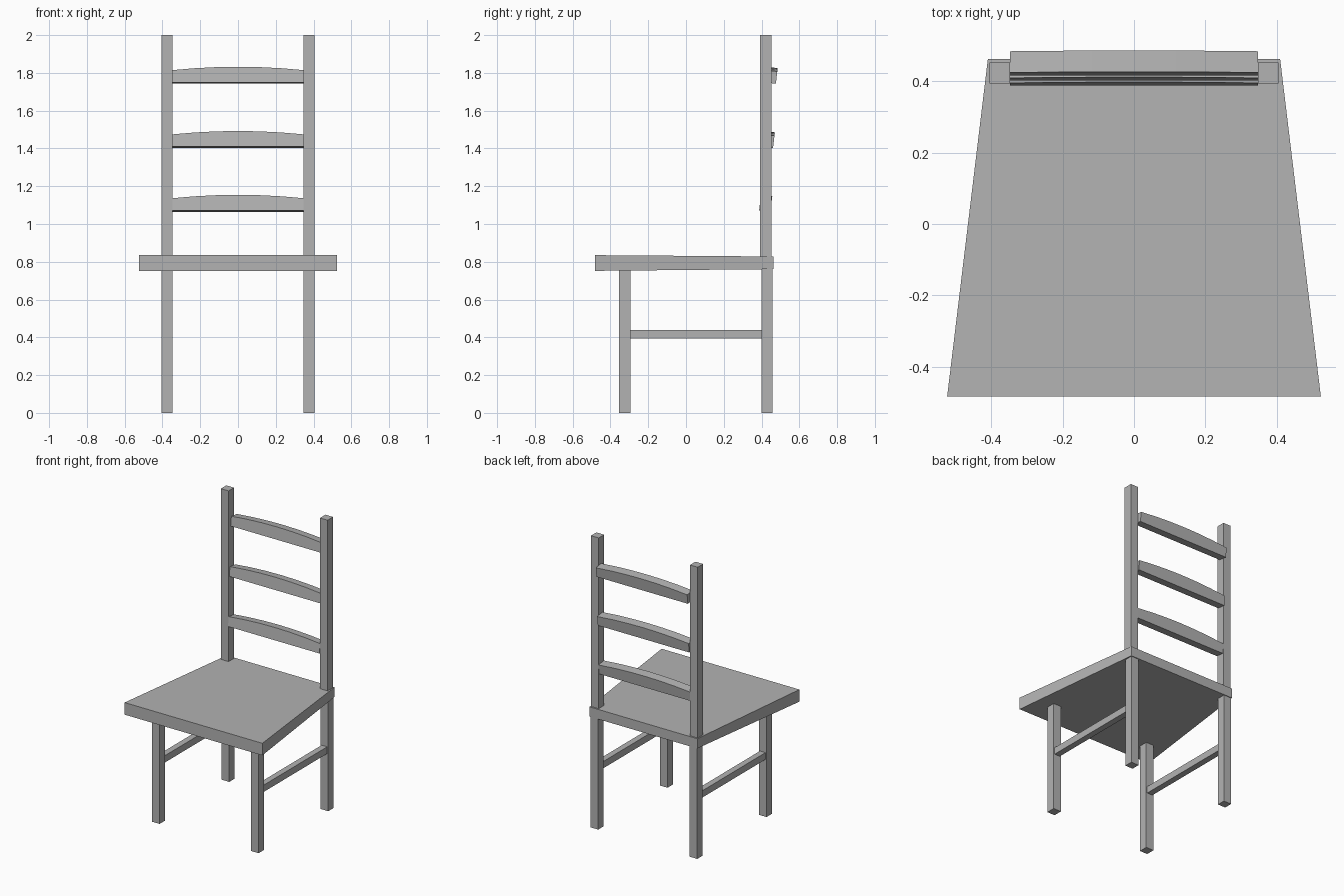
import bpy
import bmesh
from math import radians
from mathutils import Matrix

cube = bpy.data.objects.get("Cube")
if cube:
    bpy.data.objects.remove(cube, do_unlink=True)

grey = bpy.data.materials.new("plain_grey")
grey.use_nodes = True
COLOUR = (0.45, 0.45, 0.45, 1)
grey.diffuse_color = COLOUR
grey.node_tree.nodes["Principled BSDF"].inputs["Base Color"].default_value = COLOUR


def finish(name, bm):
    bmesh.ops.recalc_face_normals(bm, faces=bm.faces)
    mesh = bpy.data.meshes.new(name)
    bm.to_mesh(mesh)
    bm.free()
    mesh.materials.append(grey)
    obj = bpy.data.objects.new(name, mesh)
    bpy.context.collection.objects.link(obj)
    return obj


def box(name, x, y, z):
    """Box spanning the (low, high) pairs on each axis."""
    bm = bmesh.new()
    bmesh.ops.create_cube(bm, size=1)
    for v in bm.verts:
        v.co = [pair[c > 0] for pair, c in zip((x, y, z), v.co)]
    return finish(name, bm)


def slat(name, y, z):
    """Arched slat leaning back about its lower front edge."""
    half, segments = 0.347, 6
    bm = bmesh.new()
    xs = [half * (2 * i / segments - 1) for i in range(segments + 1)]
    outline = [(-half, 0), (half, 0)]
    outline += [(x, 0.083 - 0.018 * (x / half) ** 2) for x in reversed(xs)]
    face = bm.faces.new([bm.verts.new((x, 0, h)) for x, h in outline])
    extruded = bmesh.ops.extrude_face_region(bm, geom=[face])["geom"]
    verts = [g for g in extruded if isinstance(g, bmesh.types.BMVert)]
    bmesh.ops.translate(bm, verts=verts, vec=(0, 0.06, 0))
    bm.transform(Matrix.Translation((0, y, z)) @ Matrix.Rotation(radians(-7), 4, 'X'))
    return finish(name, bm)


# Seat: wider and slightly thicker at the front
seat = box("seat", (-1, 1), (-0.483, 0.462), (0, 1))
for v in seat.data.vertices:
    front = v.co.y < 0
    v.co.x *= 0.523 if front else 0.409
    v.co.z = (0.835 if front else 0.828) if v.co.z > 0.5 else (0.752 if front else 0.761)

# Legs, back posts and side stretchers
for side, s in (("left", 1), ("right", -1)):
    def span(a, b):
        return tuple(sorted((s * a, s * b)))
    leg_x = span(0.347, 0.405)
    box(side + "_front_leg", leg_x, (-0.355, -0.295), (0, 0.77))
    box(side + "_back_leg", leg_x, (0.4, 0.457), (0, 0.77))
    box(side + "_back_post", leg_x, (0.393, 0.452), (0.8, 2))
    box(side + "_stretcher", span(0.355, 0.397), (-0.3, 0.405), (0.393, 0.44))

# Back slats, each set a little further back going up
for name, y, z in (("lower", 0.387, 1.072), ("middle", 0.401, 1.41), ("upper", 0.416, 1.75)):
    slat(name + "_back_slat", y, z)
